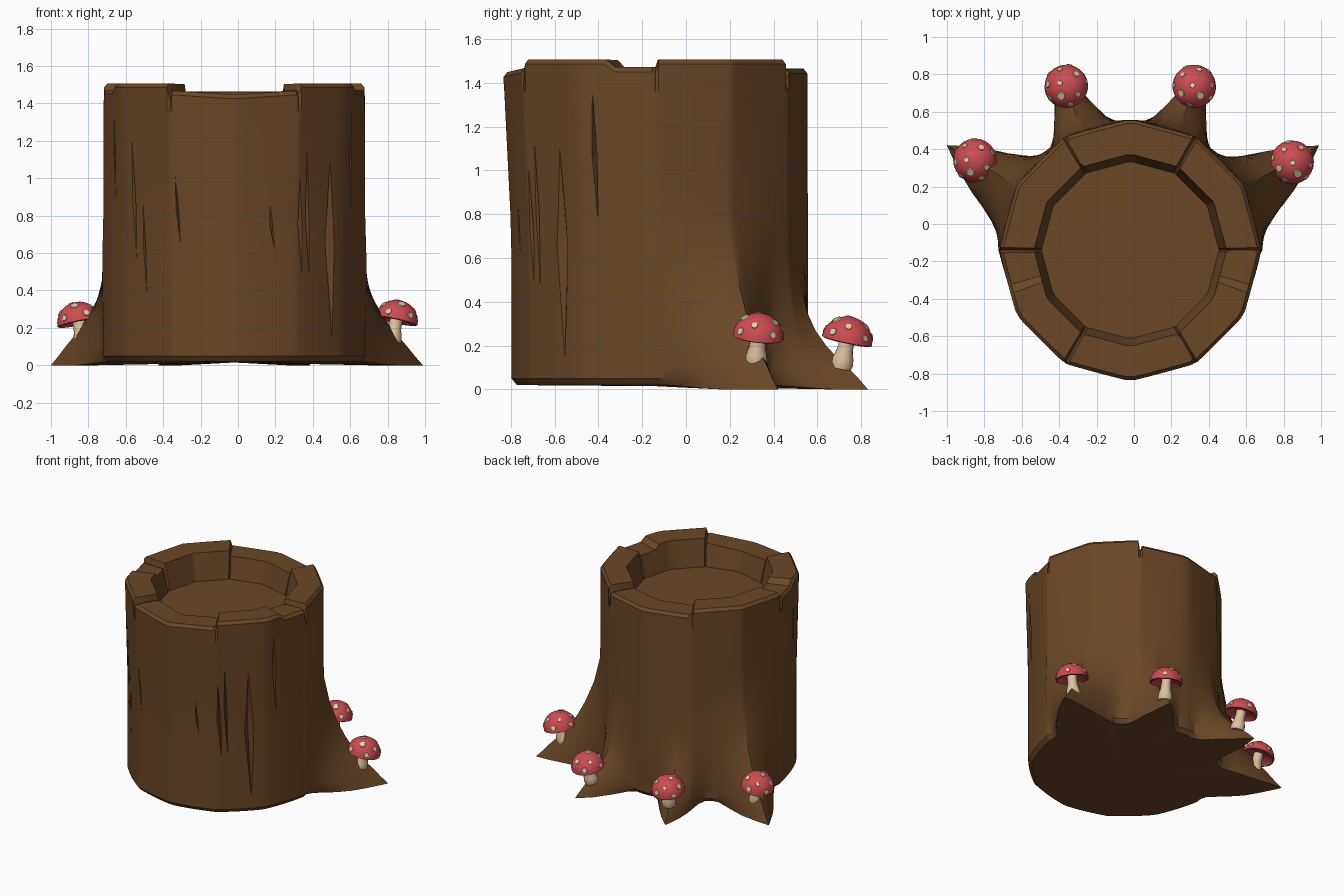
import bpy, bmesh, math
from mathutils import Vector, Matrix

if "Cube" in bpy.data.objects:
    bpy.data.objects.remove(bpy.data.objects["Cube"])

def material(name, c):
    m = bpy.data.materials.new(name)
    m.diffuse_color = (*c, 1)
    m.use_nodes = True
    m.node_tree.nodes["Principled BSDF"].inputs["Base Color"].default_value = m.diffuse_color
    return m

BROWN = material("bark brown", (0.147, 0.062, 0.019))
RED = material("cap red", (0.61, 0.072, 0.083))
CREAM = material("stem cream", (0.73, 0.54, 0.35))
SPOT = material("spot cream", (0.80, 0.62, 0.40))

def finish(bm, name, mat, angle=None):
    bmesh.ops.recalc_face_normals(bm, faces=bm.faces)
    me = bpy.data.meshes.new(name)
    bm.to_mesh(me)
    bm.free()
    ob = bpy.data.objects.new(name, me)
    bpy.context.collection.objects.link(ob)
    me.materials.append(mat)
    if angle:
        smooth(ob, angle)
    return ob

def smooth(ob, angle):
    bpy.ops.object.select_all(action='DESELECT')
    ob.select_set(True)
    bpy.context.view_layer.objects.active = ob
    bpy.ops.object.shade_smooth_by_angle(angle=math.radians(angle))

def lathe_rows(bm, rows, cap_start, cap_end):
    """Join rings of equal length, closing both ends with fans."""
    rings = [[bm.verts.new(p) for p in r] for r in rows]
    n = len(rings[0])
    for a, b in zip(rings, rings[1:]):
        for i in range(n):
            j = (i + 1) % n
            bm.faces.new((a[i], a[j], b[j], b[i]))
    for ring, tip in ((rings[0], cap_start), (rings[-1], cap_end)):
        c = bm.verts.new(tip)
        for i in range(n):
            bm.faces.new((ring[i], ring[(i + 1) % n], c))

def lerp_table(t, x):
    for (x0, y0), (x1, y1) in zip(t, t[1:]):
        if x <= x1:
            return y0 + (y1 - y0) * (x - x0) / (x1 - x0)
    return t[-1][1]

# ---- stump: polar shape with four pointed roots at the back
CX, CY = -0.02, -0.14
SIDE = [(0, 1), (.05, .89), (.1, .79), (.15, .68), (.2, .58), (.27, .45), (.35, .34), (.45, .23), (.6, .1), (.8, 0), (2, 0)]
BACK = [(0, 1), (.05, .87), (.1, .72), (.15, .56), (.2, .42), (.27, .27), (.35, .16), (.45, .08), (.6, 0), (2, 0)]
# angle, extra reach, width below, width above, flare profile
ROOTS = [(29.0, .455, 24, 16, SIDE), (68.3, .355, 15, 14, BACK),
         (111.7, .355, 14, 15, BACK), (150.2, .43, 16, 24, SIDE)]

def polygon12(a, amount):
    f = math.cos(math.radians(15)) / math.cos(math.radians(a % 30 - 15))
    return 1 + (f - 1) * amount

def root_bump(a, z):
    r = 0
    for ang, reach, w0, w1, prof in ROOTS:
        d = a - ang
        w = (w0 if d < 0 else w1) * (1 + 0.9 * z)
        r += reach * lerp_table(prof, z) * max(0, 1 - abs(d) / w) ** 1.35
    return r

def outer_radius(a, z):
    front = max(0, -math.sin(math.radians(a)))
    t = min(1, max(0, (z - .7) / .75))
    r = .70 - .04 * front * (1 - t)
    return r * polygon12(a, .5 + .4 * t) + root_bump(a, z)

def rim_height(a):
    k = int(a // 60)
    if k == 1:
        return 1.465
    if k == 4:
        return 1.447 + .022 * abs(a - 270) / 30
    if 180 <= a <= 198 or a >= 342:
        return 1.472
    return 1.507

def pt(a, r, z):
    t = math.radians(a)
    return (CX + r * math.cos(t), CY + r * math.sin(t), z)

angles = {float(a) for a in range(0, 360, 4)}
for r in ROOTS:
    angles |= {r[0], r[0] - 1.6, r[0] + 1.6}
for a in range(0, 360, 60):
    angles |= {(a - 1.2) % 360, a + 1.2}
angles = sorted(angles)

rows = []
for z in (0, .05, .1, .15, .2, .27, .35, .45, .6, .8, 1.0, 1.2, 1.36):
    row = []
    for a in angles:
        r = outer_radius(a, z)
        zz = z
        if z == 0:
            b = min(1, root_bump(a, 0) / .2)
            zz = .02 * (1 - b)
            r -= .025 * (1 - b)
        row.append(pt(a, r, zz))
    rows.append(row)
# rim: chamfered outer edge, cracked top, inner wall
for kind in range(4):
    row = []
    for a in angles:
        crack = a % 60 == 0
        z = rim_height(a) - (.035 if crack else 0)
        ro = outer_radius(a, 1.46) - (.018 if crack else 0)
        ri = .515 * polygon12(a, 1) + (.02 if crack else 0)
        r, zz = ((ro, z - .022), (ro - .018, z), (ri, z - .004), (.475 * polygon12(a, 1), 1.30))[kind]
        row.append(pt(a, r, zz))
    rows.append(row)
bm = bmesh.new()
lathe_rows(bm, rows, (CX, CY, .015), (CX, CY, 1.31))
stump = finish(bm, "stump", BROWN)

# ---- splits in the bark: thin spindle cutters (x, z low, z high, half width)
SPLITS = [(-.67, .82, 1.4, .008), (-.57, .48, 1.28, .012), (-.52, .33, .92, .008),
          (-.335, .6, 1.04, .007), (.19, .6, .88, .007), (.345, .4, 1.06, .014),
          (.385, .38, 1.2, .012), (.51, .06, 1.2, .035), (.61, .7, 1.42, .012)]
bm = bmesh.new()
for x, z0, z1, w in SPLITS:
    zm = z0 + (z1 - z0) * .52
    a = 360 - math.degrees(math.acos((x - CX) / .69))
    r = outer_radius(a, zm)
    out = Vector(pt(a, 1, 0)) - Vector((CX, CY, 0))
    side = Vector((-out.y, out.x, 0))
    c = Vector(pt(a, r, zm))
    ring = [bm.verts.new(c + v) for v in (side * w, out * .08, -side * w, -out * .04)]
    for end, lean in ((z0, .02), (z1, -.01)):
        e = bm.verts.new(Vector(pt(a, outer_radius(a, end), end)) + side * lean + out * .008)
        for i in range(4):
            bm.faces.new((ring[i], ring[(i + 1) % 4], e))
cutter = finish(bm, "split_cutter", BROWN)
cutter.hide_render = True
mod = stump.modifiers.new("splits", 'BOOLEAN')
mod.operation = 'DIFFERENCE'
mod.solver = 'EXACT'
mod.use_self = True
mod.object = cutter
bpy.context.view_layer.objects.active = stump
bpy.ops.object.modifier_apply(modifier=mod.name)
bpy.data.objects.remove(cutter)
smooth(stump, 33)

# ---- mushrooms
CAP_R, CAP_H = .117, .112
SPOTS = [(12, 200, .016), (38, 265, .024), (42, 50, .019), (45, 120, .016), (50, 330, .017),
         (52, 190, .020), (72, 20, .017), (70, 90, .020), (74, 230, .018), (72, 295, .019), (74, 155, .017)]

def turned(name, profile, mat, m, n=24):
    bm = bmesh.new()
    rows = [[(r * math.cos(2 * math.pi * i / n), r * math.sin(2 * math.pi * i / n), z)
             for i in range(n)] for r, z in profile]
    lathe_rows(bm, rows, (0, 0, profile[0][1]), (0, 0, profile[-1][1]))
    bm.transform(m)
    return finish(bm, name, mat, 40)

def mushroom(i, x, y, z, spin):
    """z is the height of the cap's lower rim; the whole thing leans outwards."""
    out = Vector((x, y + .1, 0)).normalized()
    lean = Matrix.Rotation(math.radians(13), 4, Vector((0, 0, 1)).cross(out))
    m = Matrix.Translation((x, y, z)) @ lean @ Matrix.Rotation(math.radians(spin), 4, 'Z')
    cap = [(.03, .022), (.085, .012), (.108, -.004)]
    cap += [(CAP_R * math.cos(math.radians(t)), CAP_H * math.sin(math.radians(t)))
            for t in (0, 12, 24, 36, 48, 60, 72, 82)] + [(.003, CAP_H)]
    turned(f"mushroom_cap_{i}", cap, RED, m)
    turned(f"mushroom_stem_{i}", [(.046, -.13), (.051, -.105), (.047, -.08), (.037, -.045),
                                  (.034, 0), (.036, .03)], CREAM, m, 16)
    bm = bmesh.new()
    for pol, az, size in SPOTS:
        p, t = math.radians(pol), math.radians(az)
        d = Vector((math.sin(p) * math.cos(t), math.sin(p) * math.sin(t), math.cos(p)))
        pos = Vector((d.x * CAP_R, d.y * CAP_R, d.z * CAP_H)) - d * .001
        bmesh.ops.create_cone(bm, cap_ends=True, segments=10, radius1=size, radius2=size * .85, depth=.007,
                              matrix=Matrix.Translation(pos) @ d.to_track_quat('Z', 'Y').to_matrix().to_4x4())
    bm.transform(m)
    finish(bm, f"mushroom_spots_{i}", SPOT)

for i, args in enumerate([(-.85, .34, .228, 0), (.845, .33, .238, 15),
                          (-.362, .735, .222, -10), (.322, .735, .222, 25)]):
    mushroom(i + 1, *args)
